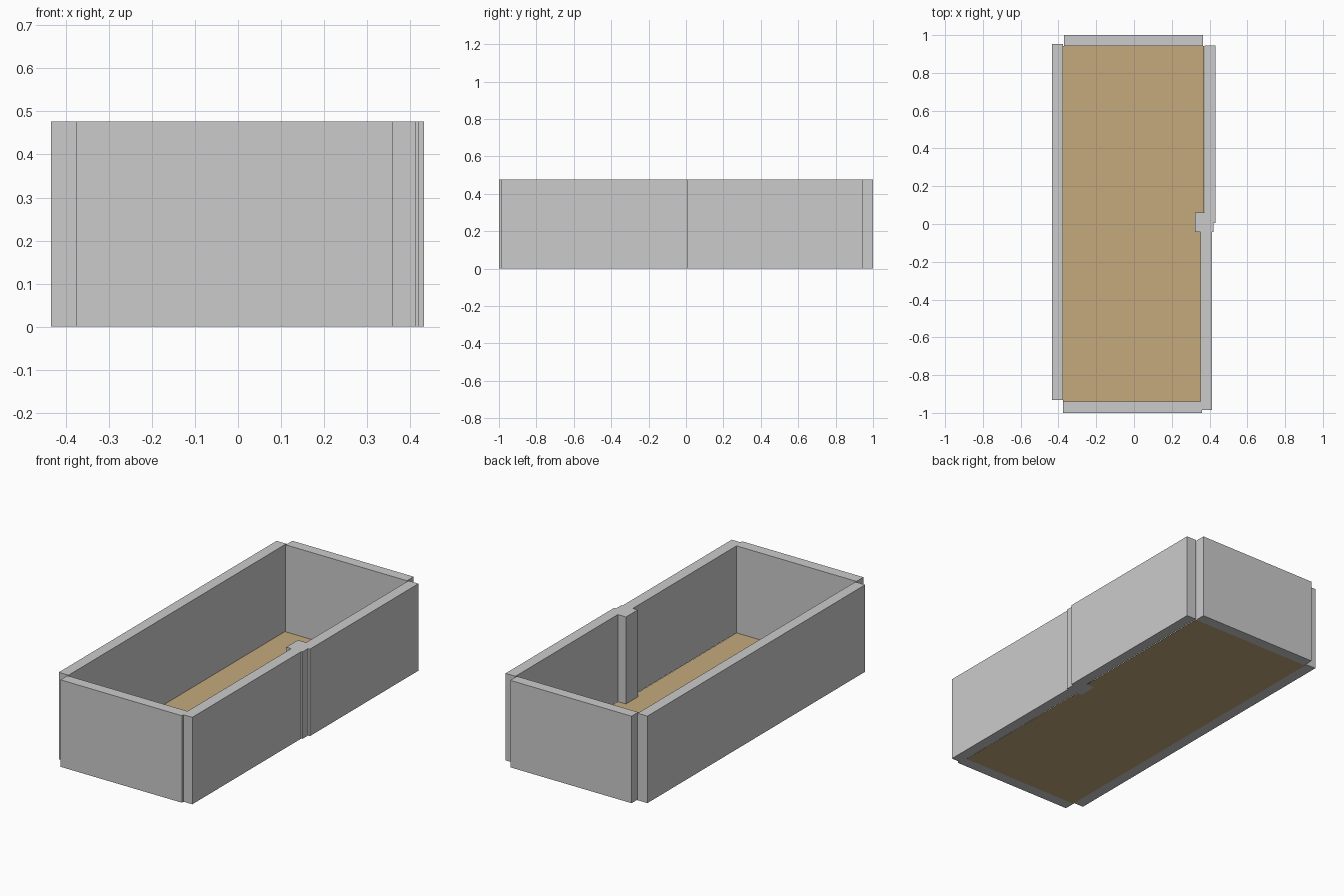
import bpy, bmesh

if "Cube" in bpy.data.objects:
    bpy.data.objects.remove(bpy.data.objects["Cube"])

HEIGHT = 0.477


def material(name, rgb):
    m = bpy.data.materials.new(name)
    m.diffuse_color = (*rgb, 1)
    m.use_nodes = True
    m.node_tree.nodes["Principled BSDF"].inputs["Base Color"].default_value = m.diffuse_color
    return m


def prism(name, outline, height, mat=None):
    """Extrude a counter-clockwise plan outline up from z = 0 (flat if height is 0)."""
    bm = bmesh.new()
    face = bm.faces.new([bm.verts.new((x, y, 0)) for x, y in outline])
    if height:
        top = bmesh.ops.extrude_face_region(bm, geom=[face], use_keep_orig=True)
        verts = [v for v in top["geom"] if isinstance(v, bmesh.types.BMVert)]
        bmesh.ops.translate(bm, verts=verts, vec=(0, 0, height))
        bmesh.ops.recalc_face_normals(bm, faces=bm.faces)
    mesh = bpy.data.meshes.new(name)
    bm.to_mesh(mesh)
    bm.free()
    ob = bpy.data.objects.new(name, mesh)
    bpy.context.collection.objects.link(ob)
    if mat:
        mesh.materials.append(mat)
    return ob


def wall(name, x0, x1, y0, y1):
    return prism(name, [(x0, y0), (x1, y0), (x1, y1), (x0, y1)], HEIGHT)


# Floor sheet, notched around the pillar
prism("floor", [(-0.375, -0.94), (0.351, -0.94), (0.351, -0.042), (0.322, -0.042),
                (0.322, 0.06), (0.37, 0.06), (0.37, 0.942), (-0.375, 0.942)],
      0, material("tan_floor", (0.55, 0.40, 0.20)))

# Walls, slightly staggered at the corners
wall("left_wall", -0.434, -0.375, -0.932, 0.954)
wall("back_wall", -0.37, 0.366, 0.942, 1.0)
wall("front_wall", -0.376, 0.36, -1.0, -0.94)
wall("right_back_wall", 0.372, 0.432, 0.006, 0.946)
wall("right_front_wall", 0.352, 0.413, -0.986, -0.042)

# L-shaped pillar where the two right walls meet
prism("corner_pillar", [(0.322, -0.042), (0.42, -0.042), (0.42, 0.006), (0.372, 0.006),
                        (0.372, 0.06), (0.322, 0.06)], HEIGHT)
